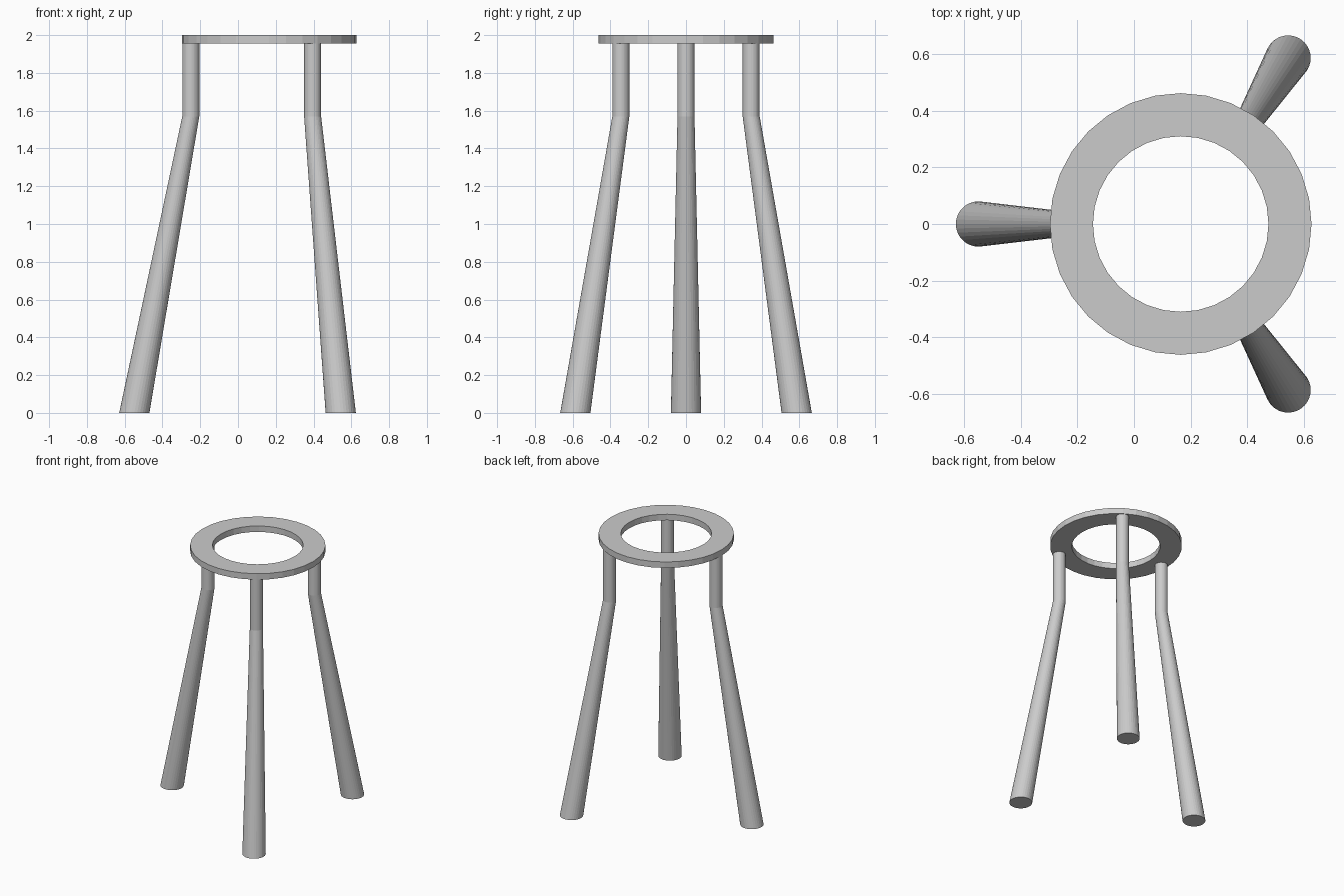
import bpy, bmesh
from math import cos, sin, tau

if "Cube" in bpy.data.objects:
    bpy.data.objects.remove(bpy.data.objects["Cube"])

SIDES = 32


def loft(name, rings, closed=False):
    """Skin a stack of horizontal circles (x, y, z, radius); cap it or close it into a loop."""
    bm = bmesh.new()
    loops = [[bm.verts.new((x + r * cos(tau * i / SIDES), y + r * sin(tau * i / SIDES), z))
              for i in range(SIDES)] for x, y, z, r in rings]
    pairs = list(zip(loops, loops[1:]))
    if closed:
        pairs.append((loops[-1], loops[0]))
    else:
        bm.faces.new(loops[0])
        bm.faces.new(loops[-1])
    for a, b in pairs:
        for i in range(SIDES):
            j = (i + 1) % SIDES
            bm.faces.new((a[i], a[j], b[j], b[i]))
    bmesh.ops.recalc_face_normals(bm, faces=bm.faces)
    mesh = bpy.data.meshes.new(name)
    bm.to_mesh(mesh)
    bm.free()
    obj = bpy.data.objects.new(name, mesh)
    bpy.context.collection.objects.link(obj)
    return obj


# Flat ring on top
CX, TOP, UNDER = 0.165, 2.0, 1.955
loft("top_ring", [(CX, 0, UNDER, 0.462), (CX, 0, TOP, 0.462),
                  (CX, 0, TOP, 0.31), (CX, 0, UNDER, 0.31)], closed=True)

# Three legs: tapered splayed lower part, straight upper part
KNEE, R_FOOT, R_TOP = 1.57, 0.08, 0.045
legs = {
    "left_leg": ((-0.549, 0), (-0.25, 0)),
    "back_right_leg": ((0.544, 0.586), (0.395, 0.345)),
    "front_right_leg": ((0.544, -0.586), (0.395, -0.345)),
}
for name, (foot, top) in legs.items():
    loft(name, [(*foot, 0, R_FOOT), (*top, KNEE, R_TOP), (*top, UNDER, R_TOP)])
